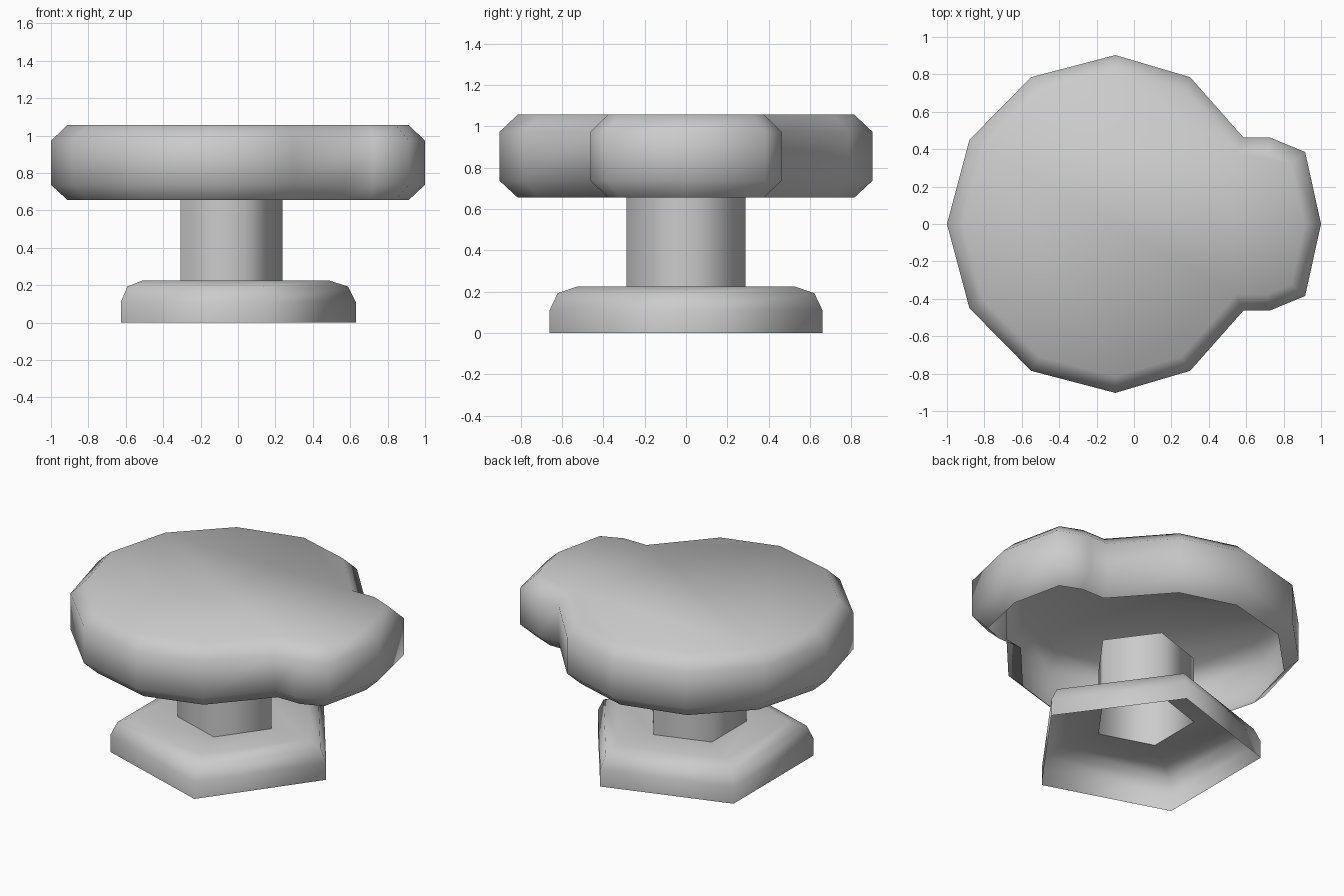
import bpy, math
from mathutils import Vector

if "Cube" in bpy.data.objects:
    bpy.data.objects.remove(bpy.data.objects["Cube"])


def loft(name, rings, cap_top=False):
    """Join equal-length closed rings of points into a smooth open shell."""
    n = len(rings[0])
    verts = [p for ring in rings for p in ring]
    faces = [(k * n + i, k * n + (i + 1) % n, (k + 1) * n + (i + 1) % n, (k + 1) * n + i)
             for k in range(len(rings) - 1) for i in range(n)]
    if cap_top:
        faces.append(tuple(range(len(verts) - n, len(verts))))
    mesh = bpy.data.meshes.new(name)
    mesh.from_pydata(verts, [], faces)
    mesh.polygons.foreach_set("use_smooth", [True] * len(mesh.polygons))
    obj = bpy.data.objects.new(name, mesh)
    bpy.context.collection.objects.link(obj)
    return obj


def pentagon(radius, z):
    return [(-0.064 + radius * math.cos(math.tau * i / 5),
             radius * math.sin(math.tau * i / 5), z) for i in range(5)]


def inset(points, d):
    """Mitred inward offset of a counter-clockwise outline."""
    out = []
    for i, p in enumerate(points):
        a = (p - points[i - 1]).normalized()
        b = (points[(i + 1) % len(points)] - p).normalized()
        na, nb = Vector((-a.y, a.x)), Vector((-b.y, b.x))
        out.append(p + (na + nb) * d / (1 + na.dot(nb)))
    return out


# Seat: rounded disc with a front lobe, chamfered rims, open underneath
half = [(1, 0), (0.915, 0.385), (0.725, 0.463), (0.585, 0.463), (0.3, 0.785),
        (-0.1, 0.903), (-0.55, 0.785), (-0.88, 0.45), (-1, 0)]
outline = [Vector(p) for p in half] + [Vector((x, -y)) for x, y in half[-2:0:-1]]
inner = inset(outline, 0.085)
loft("seat", [[(p.x, p.y, z) for p in ring] for ring, z in
              ((inner, 0.655), (outline, 0.737), (outline, 0.972), (inner, 1.056))],
     cap_top=True)

# Stem: open five-sided tube
loft("stem", [pentagon(0.302, 0.225), pentagon(0.302, 0.655)])

# Base: five-sided foot with stepped bevel and a hole where the stem meets it
loft("base", [pentagon(r, z) for r, z in
              ((0.694, 0), (0.694, 0.11), (0.653, 0.192), (0.552, 0.225), (0.302, 0.225))])
